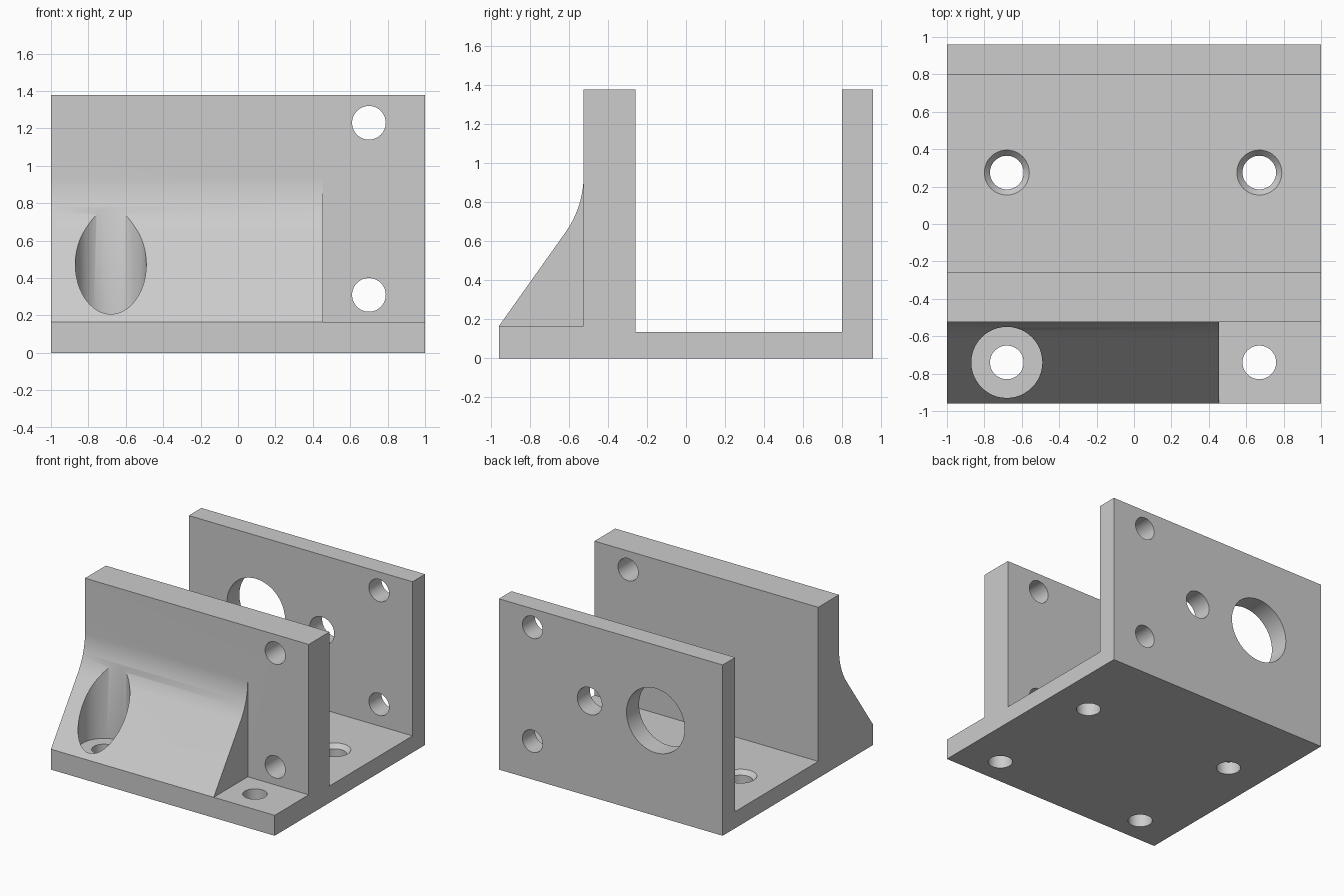
import bpy, bmesh, math
from mathutils import Matrix, Vector

if "Cube" in bpy.data.objects:
    bpy.data.objects.remove(bpy.data.objects["Cube"])

grey = bpy.data.materials.new("plain grey")
grey.diffuse_color = (0.604, 0.604, 0.604, 1)
grey.use_nodes = True
grey.node_tree.nodes["Principled BSDF"].inputs["Base Color"].default_value = grey.diffuse_color


def finish(name, bm):
    bmesh.ops.recalc_face_normals(bm, faces=bm.faces[:])
    mesh = bpy.data.meshes.new(name)
    bm.to_mesh(mesh)
    bm.free()
    mesh.materials.append(grey)
    ob = bpy.data.objects.new(name, mesh)
    bpy.context.scene.collection.objects.link(ob)
    return ob


def extrude_x(name, profile, x0, x1):
    """Sweep a closed (y, z) profile from x0 to x1."""
    bm = bmesh.new()
    face = bm.faces.new([bm.verts.new((x0, y, z)) for y, z in profile])
    geom = bmesh.ops.extrude_face_region(bm, geom=[face])["geom"]
    verts = [v for v in geom if isinstance(v, bmesh.types.BMVert)]
    bmesh.ops.translate(bm, verts=verts, vec=(x1 - x0, 0, 0))
    return finish(name, bm)


def drill(name, start, end, r0, r1=None):
    """Round cutter between two points."""
    a, b = Vector(start), Vector(end)
    turn = (b - a).to_track_quat('Z', 'Y').to_matrix().to_4x4()
    bm = bmesh.new()
    bmesh.ops.create_cone(bm, cap_ends=True, segments=48, radius1=r0,
                          radius2=r0 if r1 is None else r1, depth=(b - a).length,
                          matrix=Matrix.Translation((a + b) / 2) @ turn)
    ob = finish(name, bm)
    ob.hide_render = True
    return ob


def combine(target, others, operation):
    """Apply booleans and discard the helper solids."""
    for other in others:
        mod = target.modifiers.new("cut", 'BOOLEAN')
        mod.object, mod.operation, mod.solver = other, operation, 'EXACT'
    dg = bpy.context.evaluated_depsgraph_get()
    mesh = bpy.data.meshes.new_from_object(target.evaluated_get(dg))
    target.modifiers.clear()
    target.data = mesh
    for other in others:
        bpy.data.objects.remove(other)


# Base plate with the two upright walls
bracket = extrude_x("bracket", [
    (-0.96, 0), (0.96, 0), (0.96, 1.38), (0.80, 1.38), (0.80, 0.135),
    (-0.26, 0.135), (-0.26, 1.38), (-0.525, 1.38), (-0.525, 0.165), (-0.96, 0.165)], -1, 1)

# Sloped rib that blends into the front wall with an arc
R, sweep = 0.51, math.radians(35.6)
arc = [(-0.525 - R * (1 - math.cos(t)), 0.94 - R * math.sin(t))
       for t in (sweep * (1 - i / 12) for i in range(13))]
rib = extrude_x("rib", [(-0.96, 0.165)] + arc + [(-0.42, 0.94), (-0.42, 0.08), (-0.9, 0.08)],
                -1, 0.455)

# Bolt head pocket in the rib
combine(rib, [drill("pocket", (-0.68, -0.74, 0.02), (-0.68, -0.74, 1.3), 0.19)], 'DIFFERENCE')
combine(bracket, [rib], 'UNION')

# Bolt holes through both walls, then the back wall's centre and large holes
cutters = [drill("wall_hole", (0.7, -1.2, z), (0.7, 1.2, z), 0.09) for z in (0.31, 1.23)]
cutters.append(drill("centre_hole", (0.19, 0.6, 0.77), (0.19, 1.2, 0.77), 0.11))
cutters.append(drill("large_hole", (-0.40, 0.6, 0.77), (-0.40, 1.2, 0.77), 0.26))

# Base holes, the inner pair countersunk
for x in (-0.68, 0.67):
    for y in (-0.74, 0.275):
        cutters.append(drill("base_hole", (x, y, -0.1), (x, y, 0.25), 0.09))
    cutters.append(drill("countersink", (x, 0.275, 0.095), (x, 0.275, 0.145), 0.085, 0.129))
combine(bracket, cutters, 'DIFFERENCE')

bpy.context.view_layer.objects.active = bracket
bracket.select_set(True)
bpy.ops.object.shade_smooth_by_angle(angle=math.radians(30))
